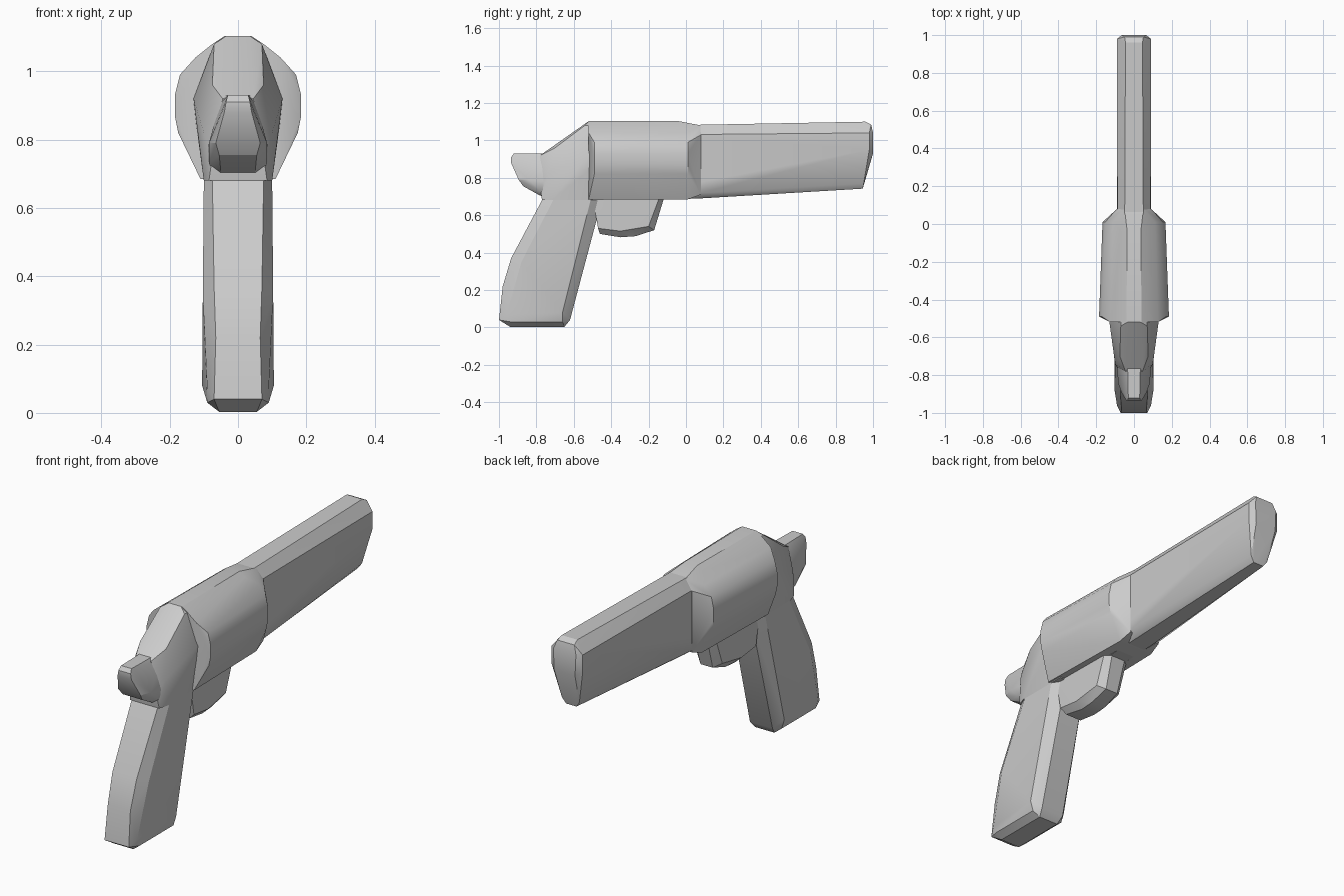
import bpy, bmesh
from math import radians


def hull_part(name, points):
    """Faceted convex part from (y, z, half_width) points mirrored across x = 0."""
    bm = bmesh.new()
    for y, z, w in points:
        for x in (-w, w):
            bm.verts.new((x, y, z))
    res = bmesh.ops.convex_hull(bm, input=bm.verts[:])
    loose = [v for v in bm.verts if not v.link_faces]
    bmesh.ops.delete(bm, geom=loose, context='VERTS')
    bmesh.ops.dissolve_limit(bm, angle_limit=radians(1), verts=bm.verts[:], edges=bm.edges[:])
    bmesh.ops.recalc_face_normals(bm, faces=bm.faces[:])
    mesh = bpy.data.meshes.new(name)
    bm.to_mesh(mesh)
    bm.free()
    obj = bpy.data.objects.new(name, mesh)
    bpy.context.collection.objects.link(obj)
    bpy.ops.object.select_all(action='DESELECT')
    obj.select_set(True)
    bpy.context.view_layer.objects.active = obj
    bpy.ops.object.shade_smooth_by_angle(angle=radians(25))
    return obj


# Barrel: rounded top, tapering keel, slanted muzzle
hull_part("barrel", [
    (-0.12, 1.08, 0.05), (-0.12, 1.03, 0.088), (-0.12, 0.74, 0.088), (-0.12, 0.683, 0.05),
    (0.08, 0.72, 0.09), (0.08, 0.69, 0.05),
    (0.96, 1.1, 0.045), (0.99, 1.085, 0.05), (0.98, 1.04, 0.09), (0.98, 0.95, 0.09),
    (1.0, 1.04, 0.065), (1.0, 0.93, 0.06),
    (0.95, 0.77, 0.05), (0.945, 0.742, 0.03),
])

# Cylinder: round drum, chamfered down to the barrel at the front
drum = [(0.685, 0.11), (0.82, 0.175), (0.87, 0.185), (0.93, 0.185),
        (0.99, 0.17), (1.04, 0.125), (1.08, 0.075), (1.103, 0.04)]
cylinder = [(-0.52 + 0.03 * (w > 0.15), z, w) for z, w in drum]
cylinder += [(0.01 - 0.05 * (w < 0.1), z, w * 0.9) for z, w in drum]
cylinder += [(0.08, 0.71, 0.09), (0.08, 1.03, 0.09), (0.08, 1.08, 0.05)]
hull_part("cylinder", cylinder)

# Rear frame: sloping block behind the cylinder
hull_part("rear_frame", [
    (-0.44, 0.68, 0.1), (-0.77, 0.68, 0.085), (-0.72, 0.68, 0.1),
    (-0.44, 0.9, 0.13), (-0.52, 0.92, 0.13), (-0.74, 0.82, 0.1),
    (-0.78, 0.75, 0.075), (-0.78, 0.92, 0.045), (-0.7, 0.96, 0.075),
    (-0.52, 1.103, 0.035), (-0.54, 1.08, 0.07), (-0.44, 1.08, 0.07),
])

# Hammer spur: pear-shaped knob
hull_part("hammer", [
    (-0.7, 0.93, 0.035), (-0.7, 0.9, 0.055), (-0.7, 0.77, 0.09), (-0.7, 0.69, 0.065),
    (-0.92, 0.93, 0.03), (-0.935, 0.91, 0.035), (-0.935, 0.88, 0.04),
    (-0.84, 0.79, 0.085), (-0.895, 0.79, 0.065), (-0.87, 0.755, 0.055),
    (-0.78, 0.705, 0.05), (-0.78, 0.73, 0.085),
])

# Grip: narrow outer profile and wider inset profile form the bevelled edges
hull_part("grip", [
    (-0.77, 0.68, 0.075), (-0.935, 0.37, 0.07), (-0.98, 0.22, 0.065),
    (-1.0, 0.04, 0.07), (-0.94, 0.003, 0.055), (-0.65, 0.003, 0.055),
    (-0.62, 0.04, 0.065), (-0.45, 0.68, 0.06),
    (-0.71, 0.68, 0.1), (-0.88, 0.35, 0.103), (-0.96, 0.07, 0.09),
    (-0.94, 0.03, 0.09), (-0.66, 0.03, 0.09), (-0.66, 0.08, 0.105), (-0.51, 0.68, 0.1),
])

# Trigger guard: rounded solid keel under the frame
hull_part("trigger_guard", [
    (-0.5, 0.7, 0.075), (-0.14, 0.7, 0.07), (-0.115, 0.7, 0.04),
    (-0.47, 0.53, 0.075), (-0.35, 0.515, 0.075), (-0.2, 0.54, 0.07),
    (-0.46, 0.5, 0.045), (-0.35, 0.482, 0.04), (-0.27, 0.488, 0.04), (-0.17, 0.52, 0.035),
])
